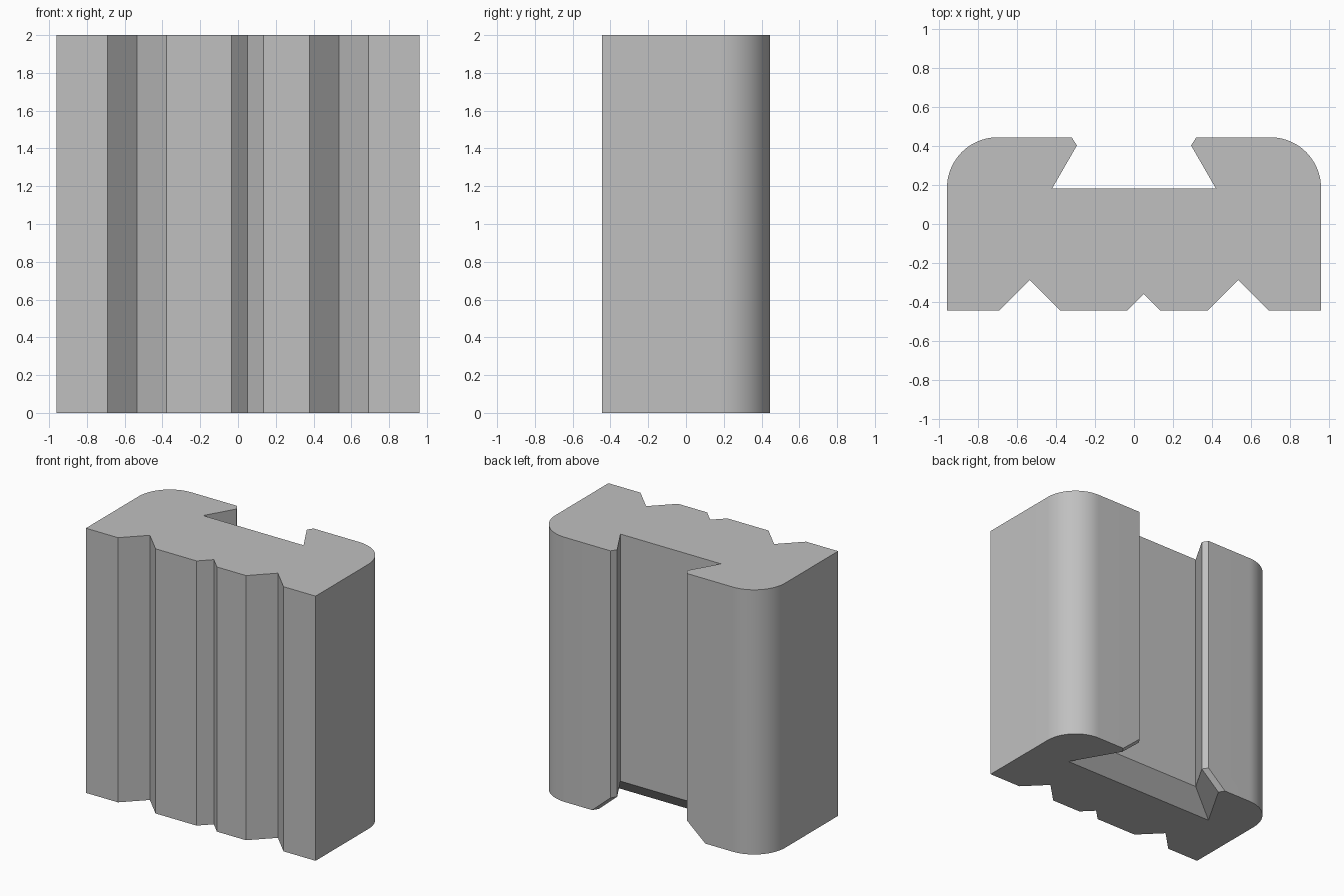
import bpy, bmesh
from math import sin, cos, radians, pi

if "Cube" in bpy.data.objects:
    bpy.data.objects.remove(bpy.data.objects["Cube"], do_unlink=True)

HALF_W, HALF_D, HEIGHT = 0.96, 0.445, 2.0
ROUND = 0.26      # back corner radius
LEAD = 0.133      # widening of the slot at the bottom end
NOTCHES = [(-0.535, 0.157), (0.05, 0.085), (0.535, 0.157)]   # centre, depth


def outline(grow):
    """Cross-section, anticlockwise, with the dovetail slot grown outward."""
    # Front edge with its V grooves
    front = [(-HALF_W, -HALF_D)]
    for c, d in NOTCHES:
        front += [(c - d, -HALF_D), (c, -HALF_D + d), (c + d, -HALF_D)]
    front.append((HALF_W, -HALF_D))
    # Rounded back corner
    steps = 20
    back = [(HALF_W - ROUND + ROUND * cos(i / steps * pi / 2),
             HALF_D - ROUND + ROUND * sin(i / steps * pi / 2))
            for i in range(steps + 1)]
    # Lip, neck and floor corner of the slot
    side = grow / sin(radians(60))
    back += [(0.32 + side, HALF_D), (0.293 + side, 0.403),
             (0.42 + side * 1.5, 0.183 - grow)]
    return front + back + [(-x, y) for x, y in reversed(back)]


# Loft the cross-section from the widened bottom to the top
bm = bmesh.new()
rings = [[bm.verts.new((x, y, z)) for x, y in outline(grow)]
         for z, grow in ((0, LEAD), (LEAD, 0), (HEIGHT, 0))]
n = len(rings[0])
for low, high in zip(rings, rings[1:]):
    for i in range(n):
        j = (i + 1) % n
        bm.faces.new((low[i], low[j], high[j], high[i]))
bm.faces.new(list(reversed(rings[0])))
bm.faces.new(rings[-1])
bmesh.ops.recalc_face_normals(bm, faces=bm.faces)
mesh = bpy.data.meshes.new("dovetail_block")
bm.to_mesh(mesh)
bm.free()

block = bpy.data.objects.new("dovetail_block", mesh)
bpy.context.collection.objects.link(block)

# Plain grey material
grey = bpy.data.materials.new("light_grey")
grey.use_nodes = True
colour = (0.527, 0.527, 0.527, 1)
grey.diffuse_color = colour
grey.node_tree.nodes["Principled BSDF"].inputs["Base Color"].default_value = colour
mesh.materials.append(grey)

# Smooth the round corners, keep the edges sharp
bpy.ops.object.select_all(action='DESELECT')
block.select_set(True)
bpy.context.view_layer.objects.active = block
bpy.ops.object.shade_smooth_by_angle(angle=radians(25))
